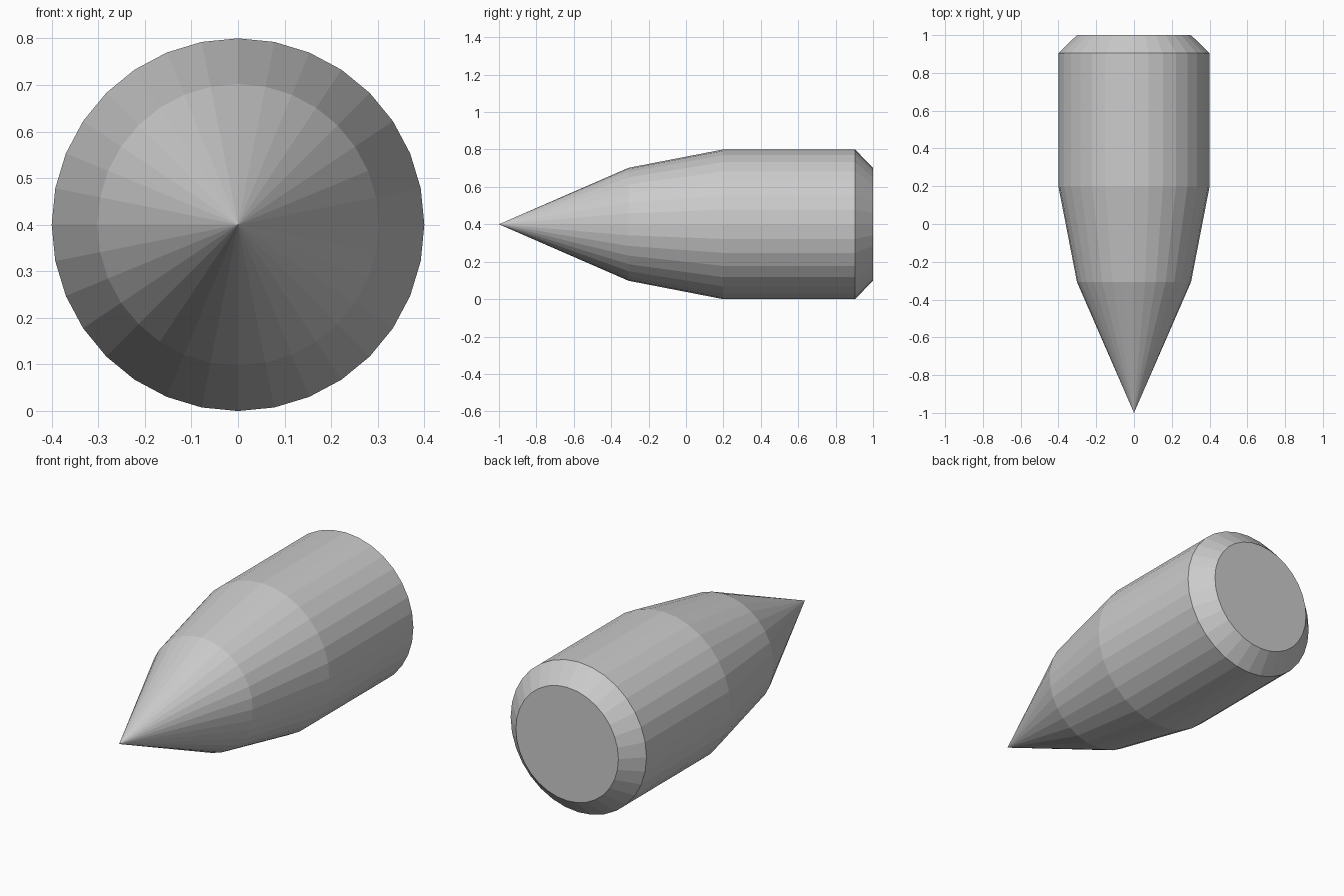
import bpy, bmesh
from math import sin, cos, tau

if "Cube" in bpy.data.objects:
    bpy.data.objects.remove(bpy.data.objects["Cube"])

SIDES = 32
RADIUS = 0.40
TIP_Y = -1.0
# (y, radius) of each ring, from the nose to the chamfered base
PROFILE = [(-0.307, 0.302), (0.198, RADIUS), (0.904, RADIUS), (1.0, 0.302)]

bm = bmesh.new()


def ring(y, r):
    return [bm.verts.new((r * cos(tau * i / SIDES), y, RADIUS + r * sin(tau * i / SIDES)))
            for i in range(SIDES)]


# Pointed nose
tip = bm.verts.new((0, TIP_Y, RADIUS))
rings = [ring(y, r) for y, r in PROFILE]
for i in range(SIDES):
    bm.faces.new((tip, rings[0][i - 1], rings[0][i]))

# Tapered shoulder, straight body and rear chamfer
for a, b in zip(rings, rings[1:]):
    for i in range(SIDES):
        bm.faces.new((a[i - 1], b[i - 1], b[i], a[i]))

# Flat base
bm.faces.new(rings[-1])
bmesh.ops.recalc_face_normals(bm, faces=bm.faces)

mesh = bpy.data.meshes.new("bullet_body")
bm.to_mesh(mesh)
bm.free()
bpy.context.collection.objects.link(bpy.data.objects.new("bullet_body", mesh))
